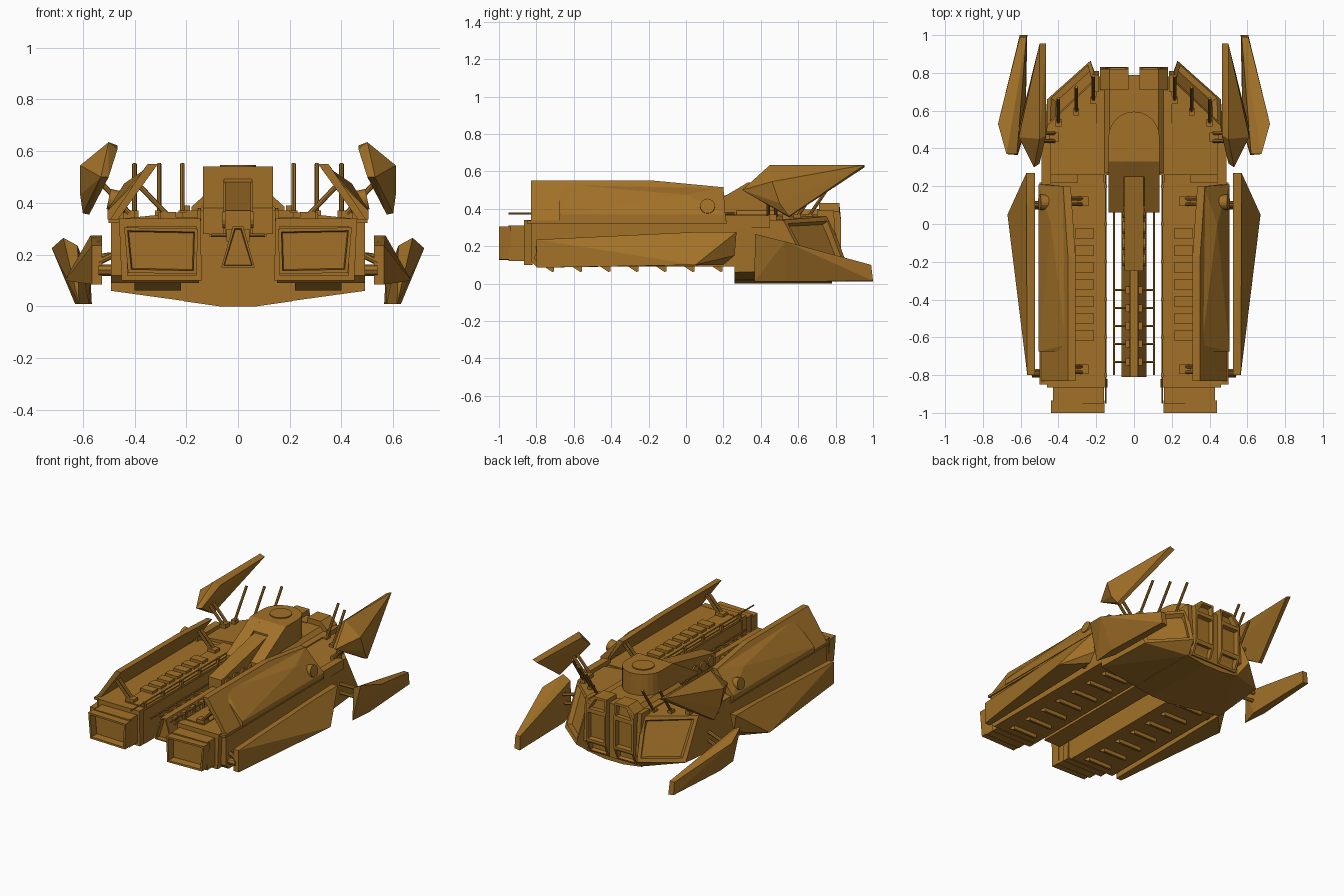
import bpy, bmesh, math
from mathutils import Vector

old = bpy.data.objects.get("Cube")
if old:
    bpy.data.objects.remove(old)

GOLD = (0.36, 0.165, 0.021, 1)
gold = bpy.data.materials.new("golden_brown")
gold.use_nodes = True
gold.diffuse_color = GOLD
shader = gold.node_tree.nodes["Principled BSDF"]
shader.inputs["Base Color"].default_value = GOLD
shader.inputs["Roughness"].default_value = 0.7


def finish(name, bm, mirror):
    """Turn a bmesh into an object, optionally mirrored across x."""
    bmesh.ops.recalc_face_normals(bm, faces=bm.faces)
    mesh = bpy.data.meshes.new(name)
    bm.to_mesh(mesh)
    bm.free()
    mesh.materials.append(gold)
    obj = bpy.data.objects.new(name, mesh)
    bpy.context.collection.objects.link(obj)
    if mirror:
        mod = obj.modifiers.new("Mirror", 'MIRROR')
        mod.use_mirror_merge = False
    return obj


def solid(name, points, mirror=True, panel=None, rim=0.025, depth=0.03):
    """Faceted convex block; faces turned towards `panel` get a sunken inset."""
    bm = bmesh.new()
    for p in points:
        bm.verts.new(p)
    res = bmesh.ops.convex_hull(bm, input=bm.verts)
    spare = {v for v in res["geom_interior"] + res["geom_unused"]
             if isinstance(v, bmesh.types.BMVert)}
    bmesh.ops.delete(bm, geom=list(spare), context='VERTS')
    bmesh.ops.dissolve_limit(bm, angle_limit=math.radians(3),
                             verts=bm.verts, edges=bm.edges)
    bmesh.ops.recalc_face_normals(bm, faces=bm.faces)
    if panel:
        way = Vector(panel).normalized()
        chosen = [f for f in bm.faces if f.normal.dot(way) > 0.9]
        bmesh.ops.inset_individual(bm, faces=chosen, thickness=rim, depth=0)
        bmesh.ops.inset_individual(bm, faces=chosen, thickness=rim / 3, depth=-depth)
    return finish(name, bm, mirror)


def box(name, xs, ys, zs, **options):
    return solid(name, [(x, y, z) for x in xs for y in ys for z in zs], **options)


def prism(name, xs, profile, **options):
    """Extrude a side profile of (y, z) points across x."""
    return solid(name, [(x, y, z) for x in xs for y, z in profile], **options)


def beam(name, ys, section, **options):
    """Extrude a front section of (x, z) points along y."""
    return solid(name, [(x, y, z) for y in ys for x, z in section], **options)


def rod(name, start, end, radius, sides=8, mirror=True):
    a, b = Vector(start), Vector(end)
    bm = bmesh.new()
    turn = (b - a).to_track_quat('Z', 'Y').to_matrix().to_4x4()
    turn.translation = (a + b) / 2
    bmesh.ops.create_cone(bm, cap_ends=True, segments=sides, radius1=radius,
                          radius2=radius, depth=(b - a).length, matrix=turn)
    return finish(name, bm, mirror)


# Rear hull: central keel and angled sponsons with sunken stern panels
beam("rear_keel", (.26, .78), [(-.07, 0), (.07, 0), (-.21, .02), (.21, .02),
                               (-.2, .37), (.2, .37)], mirror=False)
solid("rear_sponson", [
    (.2, .26, .02), (.2, .78, .02), (.49, .26, .06), (.46, .66, .07),
    (.23, .865, .09), (.49, .26, .335), (.46, .52, .34), (.2, .765, .36),
    (.2, .26, .365)], panel=(.65, .73, .2), rim=.035)
beam("deck_plate", (.27, .72), [(-.165, .36), (.165, .36), (-.13, .395), (.13, .395)],
     mirror=False)

# Stern columns
solid("stern_column", [(x, y, z) for x, top in ((.03, .43), (.13, .43), (.18, .385))
                       for y, z in ((.71, top), (.82, top), (.83, .33), (.83, .12),
                                    (.79, .03), (.71, .03))],
      panel=(0, 1, 0), rim=.02)
prism("stern_rib", (.185, .215), [(.7, .39), (.79, .39), (.81, .1), (.7, .04)])
box("stern_core", (-.03, .03), (.7, .79), (.03, .4), mirror=False)

# Forward hull prongs
prism("prong", (.15, .49), [(-.83, .12), (-.8, .09), (.28, .09), (.28, .33),
                            (-.83, .33)])
box("prong_belt", (.145, .5), (-.85, .22), (.322, .338))
box("prong_deck", (.16, .3), (-.8, .26), (.33, .345))
box("prong_shoulder", (.44, .49), (.19, .45), (.3, .365))

# Stepped nose with an open intake
beam("nose_collar", (-.865, -.82), [(.145, .34), (.46, .34), (.45, .1), (.14, .1)])
box("nose_neck", (.16, .43), (-.95, -.86), (.12, .31))
beam("nose_intake", (-1, -.935), [(.155, .3), (.44, .305), (.425, .13), (.16, .125)],
     panel=(0, -1, 0), rim=.018, depth=.05)

# Deck rungs and belly louvres
for i in range(7):
    y = -.05 - i * .09
    box("deck_rung", (.215, .31), (y - .03, y + .03), (.34, .362))
for i in range(7):
    y = -.76 + i * .15
    prism("belly_louvre", (.22, .4), [(y, .092), (y + .045, .062), (y + .055, .065),
                                      (y + .055, .092)])

# Upper armour: thin inward-leaning plate with a thicker cover
solid("armour_plate", [(x, y, .335) for x in (.465, .495) for y in (-.83, .2)]
      + [(x, y, .55) for x in (.31, .35) for y in (-.83, -.17)]
      + [(x, y, .515) for x in (.335, .375) for y in (0, .2)])
solid("armour_cover", [(x, y, z) for y in (-.675, .21)
                       for x, z in ((.505, .335), (.505, .37), (.47, .335))]
      + [(.36, -.64, .53), (.375, -.675, .5), (.37, .2, .515), (.44, .0, .475)])
rod("armour_boss", (.43, .115, .4), (.5, .115, .415), .04, sides=16)
for y in (-.77, .12):
    box("strut_foot", (.24, .3), (y - .025, y + .025), (.34, .365))
    for side in (-.015, .015):
        rod("armour_strut", (.27, y + side, .35), (.375, y + side, .46), .01)
    rod("skirt_joint", (.47, y - .02, .14), (.54, y - .02, .14), .022)
    rod("skirt_link", (.48, y - .02, .2), (.54, y - .02, .17), .012)

# Lower side skirts
solid("side_skirt", [(x, -.8, z) for x in (.525, .565) for z in (.085, .235)]
      + [(.67, .05, .1), (.53, .2, .1), (.545, .26, .15), (.525, .27, .275),
         (.57, .27, .275), (.525, 0, .27), (.57, .04, .275)])

# Rear lower fins
solid("lower_fin", [(.62, .37, .235), (.675, .37, .265), (.615, .365, .01),
                    (.72, .53, .225), (.6, .53, .17), (.575, .5, .01),
                    (.63, .53, .01), (.565, 1, .01), (.605, 1, .015),
                    (.605, .99, .1), (.57, .99, .1)])
for z in (.14, .2):
    rod("lower_fin_strut", (.47, .43, z), (.62, .47, z - .02), .012)

# Rear upper fins
solid("upper_fin", [(.5, .955, .635), (.465, .955, .622), (.5, .45, .635),
                    (.465, .47, .61), (.61, .46, .545), (.53, .3, .5),
                    (.5, .32, .5), (.575, .55, .355), (.6, .55, .36), (.61, .5, .43)])
box("upper_fin_foot", (.4, .45), (.435, .485), (.33, .37))
for y in (.44, .48):
    rod("upper_fin_strut", (.42, y, .36), (.54, y, .49), .01)

# Command turret: two sloped arms and a rounded rear
prism("turret_arm", (.055, .135), [(.06, .28), (.06, .38), (.33, .54), (.46, .54),
                                   (.46, .28)])
arc = [(.135 * math.cos(math.pi * i / 12), .46 + .135 * math.sin(math.pi * i / 12))
       for i in range(13)]
solid("turret_body", [(x, y, z) for x, y in arc + [(-.135, .33), (.135, .33)]
                      for z in (.36, .54)], mirror=False)
prism("turret_bridge", (-.06, .06), [(.25, .3), (.25, .492), (.33, .54), (.4, .3)],
      mirror=False)
rod("turret_hatch", (0, .465, .53), (0, .465, .547), .07, 24, mirror=False)

# Central gun
beam("gun_rail", (-.81, .28), [(-.065, .15), (.065, .15), (.02, .31), (-.02, .31)],
     mirror=False, panel=(0, -1, 0), rim=.012)
prism("gun_breech", (-.05, .05), [(-.25, .27), (-.25, .37), (.1, .42), (.25, .48),
                                  (.27, .27)], mirror=False)
for i in range(4):
    y = -.19 + i * .085
    rod("gun_port", (.04, y, .335), (.06, y, .335), .032, 12)
for i in range(5):
    y = -.35 - i * .095
    rod("gun_pin", (.02, y, .275), (.105, y, .275), .006)
    box("gun_clamp", (-.045, .045), (y - .02, y + .02), (.25, .3), mirror=False)
rod("gun_guide", (.106, -.8, .275), (.106, .26, .275), .006)
rod("nose_antenna", (.15, -.95, .375), (.15, .26, .375), .005, 6)
for i in range(6):
    y = -.8 + i * .2
    box("antenna_clip", (.143, .157), (y - .01, y + .01), (.33, .38))

# Deck masts leaning aft
for x, y in ((.215, .65), (.305, .59), (.4, .53)):
    rod("mast", (x, y, .35), (x, y + .135, .55), .009)
    box("mast_foot", (x - .015, x + .015), (y - .015, y + .025), (.34, .37))
